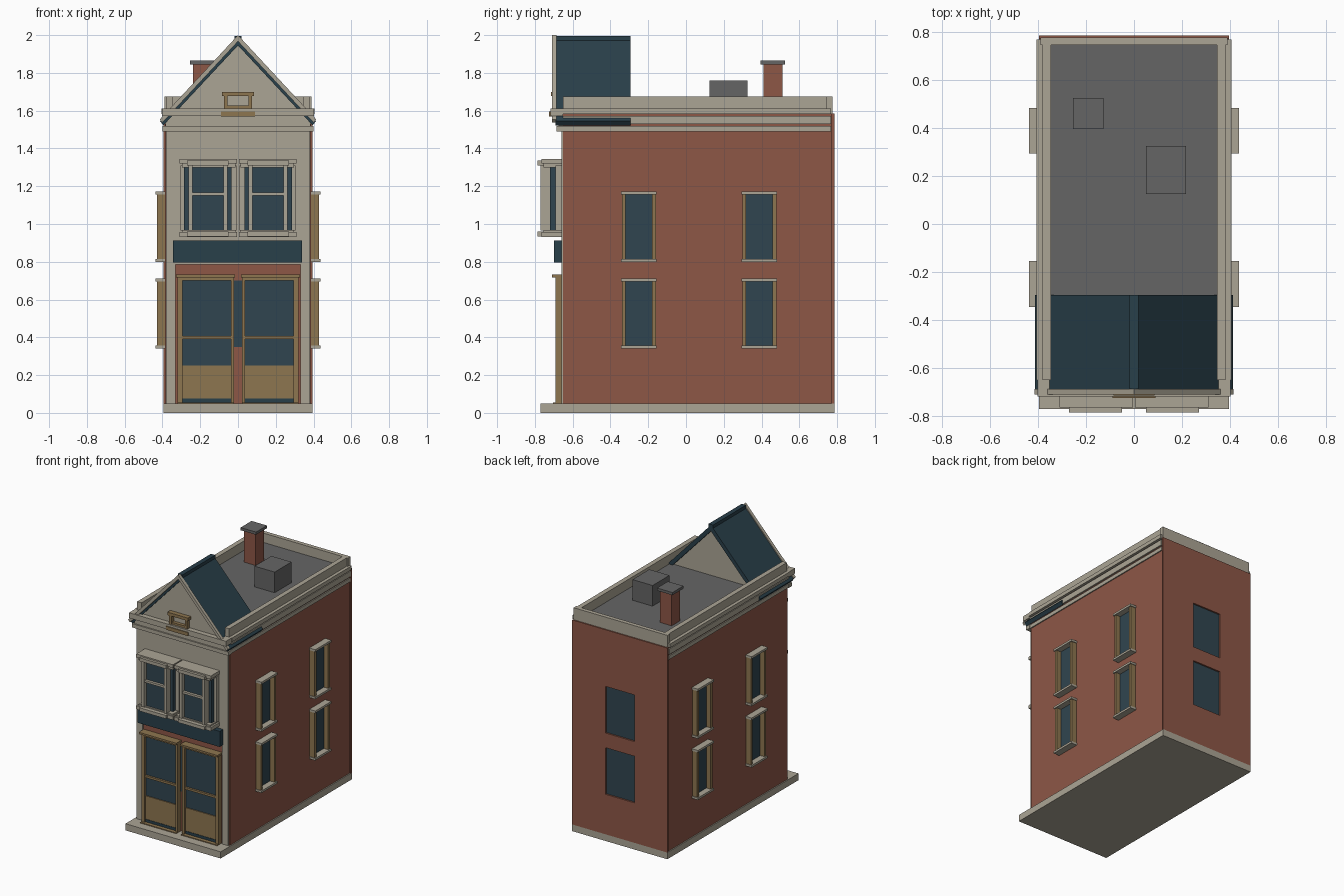
import bpy, bmesh

cube = bpy.data.objects.get("Cube")
if cube:
    bpy.data.objects.remove(cube, do_unlink=True)


def material(name, r, g, b):
    m = bpy.data.materials.new(name)
    m.use_nodes = True
    m.diffuse_color = (r, g, b, 1)
    m.node_tree.nodes["Principled BSDF"].inputs["Base Color"].default_value = (r, g, b, 1)
    return m


BRICK = material("brick red", .27, .095, .062)
STONE = material("warm stone", .41, .375, .30)
NAVY = material("dark blue paint", .022, .05, .068)
GLASS = material("window glass", .03, .06, .08)
WOOD = material("golden wood", .27, .18, .08)
GREY = material("roof grey", .13, .13, .13)


def finish(name, mat, bm):
    bmesh.ops.recalc_face_normals(bm, faces=bm.faces)
    mesh = bpy.data.meshes.new(name)
    bm.to_mesh(mesh)
    bm.free()
    mesh.materials.append(mat)
    obj = bpy.data.objects.new(name, mesh)
    bpy.context.collection.objects.link(obj)
    return obj


def extrude(bm, outline, y0, y1):
    """Extrude an outline in x and z from y0 to y1."""
    face = bm.faces.new([bm.verts.new((x, y0, z)) for x, z in outline])
    new = bmesh.ops.extrude_face_region(bm, geom=[face])["geom"]
    for v in new:
        if isinstance(v, bmesh.types.BMVert):
            v.co.y = y1


def boxes(name, mat, *items, mirror=False):
    """Boxes given as x0, x1, y0, y1, z0, z1, optionally repeated across x = 0."""
    bm = bmesh.new()
    for x0, x1, y0, y1, z0, z1 in items:
        spans = [(x0, x1)] + ([(-x1, -x0)] if mirror else [])
        for a, b in spans:
            extrude(bm, [(a, z0), (b, z0), (b, z1), (a, z1)], y0, y1)
    return finish(name, mat, bm)


def prism(name, mat, outline, y0, y1, mirror=False):
    bm = bmesh.new()
    extrude(bm, outline, y0, y1)
    if mirror:
        extrude(bm, [(-x, z) for x, z in outline], y0, y1)
    return finish(name, mat, bm)


# Base slab and main walls
boxes("base_slab", STONE, (-.395, .395, -.77, .785, 0, .05))
boxes("brick_body", BRICK, (-.387, .387, -.65, .77, .05, 1.59))

# Back wall with two recessed windows
FLOORS = (.35, .81)
HEIGHT = .35
boxes("back_wall_sides", BRICK, (.12, .395, .77, .785, .05, 1.585), mirror=True)
boxes("back_wall_centre", BRICK,
      (-.12, .12, .77, .785, .05, FLOORS[0]),
      (-.12, .12, .77, .785, FLOORS[0] + HEIGHT, FLOORS[1]),
      (-.12, .12, .77, .785, FLOORS[1] + HEIGHT, 1.585))
boxes("back_window_glass", GLASS,
      *[(-.12, .12, .768, .773, z, z + HEIGHT) for z in FLOORS])

# Stone front with corner piers
boxes("front_facade", STONE, (-.38, .38, -.66, -.65, .785, 1.6))
boxes("front_piers", STONE, (.33, .38, -.66, -.65, .05, .785), mirror=True)

# Side windows
for floor, z in enumerate(FLOORS):
    for place, y in (("front", -.25), ("back", .388)):
        tag = f"{place}_{floor + 1}"
        top = z + HEIGHT
        boxes("side_glass_" + tag, GLASS,
              (.385, .392, y - .08, y + .08, z, top), mirror=True)
        boxes("side_jambs_" + tag, WOOD,
              (.385, .428, y - .09, y - .07, z, top),
              (.385, .428, y + .07, y + .09, z, top), mirror=True)
        boxes("side_sill_and_lintel_" + tag, STONE,
              (.385, .437, y - .095, y + .095, z - .01, z + .006),
              (.385, .437, y - .095, y + .095, top - .004, top + .012), mirror=True)

# Paired shop doors
boxes("door_frames", WOOD,
      (.295, .32, -.69, -.65, .05, .71), (.02, .037, -.69, -.65, .05, .71),
      (.02, .32, -.69, -.65, .7, .722), (.015, .327, -.71, -.65, .718, .732),
      (.037, .295, -.683, -.65, .39, .406), (.02, .32, -.705, -.65, .045, .056),
      mirror=True)
boxes("door_panels", WOOD, (.037, .295, -.675, -.65, .075, .25), mirror=True)
boxes("door_glass", GLASS, (.037, .295, -.668, -.65, .25, .7), mirror=True)
boxes("door_kick_strips", NAVY, (.037, .295, -.678, -.65, .056, .076), mirror=True)
boxes("centre_light", GLASS, (-.02, .02, -.655, -.648, .35, .7))

# Sign board above the doors
boxes("sign_board", NAVY, (-.343, .339, -.70, -.655, .795, .912))

# Paired bay windows
boxes("bay_caps", STONE,
      (.005, .31, -.765, -.655, 1.32, 1.345), (.012, .297, -.755, -.655, 1.3, 1.32),
      (.05, .27, -.785, -.655, 1.31, 1.335), mirror=True)
boxes("bay_sills", STONE,
      (.005, .31, -.765, -.655, .93, .957), (.012, .297, -.755, -.655, .957, .968),
      (.05, .27, -.785, -.655, .935, .96), mirror=True)
boxes("bay_glass", GLASS, (.035, .285, -.72, -.655, .965, 1.305),
      (.07, .245, -.745, -.72, .965, 1.305), mirror=True)
boxes("bay_frames", STONE,
      (.055, .076, -.77, -.715, .965, 1.31), (.24, .262, -.77, -.715, .965, 1.31),
      (.076, .24, -.765, -.74, 1.15, 1.166),
      (.284, .305, -.69, -.655, .965, 1.31), (.008, .036, -.69, -.655, .965, 1.31),
      mirror=True)

# Roof deck, parapet and cornice
boxes("roof_deck", GREY, (-.36, .36, -.65, .76, 1.58, 1.605))
boxes("side_parapets", STONE, (.346, .382, -.65, .772, 1.58, 1.675), mirror=True)
boxes("back_parapet", STONE, (-.39, .39, .745, .776, 1.585, 1.675))
boxes("side_cornices", STONE,
      (.37, .395, -.65, .768, 1.49, 1.518), (.37, .399, -.65, .768, 1.53, 1.572),
      (.37, .406, -.65, .768, 1.583, 1.612), mirror=True)
boxes("front_cornice", STONE,
      (-.4, .4, -.685, -.65, 1.49, 1.518), (-.385, .385, -.675, -.65, 1.518, 1.572),
      (-.402, .402, -.718, -.65, 1.572, 1.612))

# Front gable
prism("gable_wall", STONE, [(-.385, 1.54), (.385, 1.54), (0, 1.965)], -.68, -.31)
prism("gable_roof", NAVY,
      [(0, 1.99), (.413, 1.545), (.395, 1.522), (0, 1.945)], -.69, -.295, mirror=True)
prism("gable_trim", STONE,
      [(0, 2), (.415, 1.553), (.4, 1.537), (0, 1.967)], -.71, -.686, mirror=True)
boxes("ridge_cap", NAVY, (-.018, .018, -.686, -.295, 1.97, 1.995))

# Hoist ornament on the gable
boxes("gable_ornament", WOOD,
      (-.085, .085, -.715, -.675, 1.678, 1.7), (-.09, .09, -.724, -.675, 1.57, 1.596),
      (-.075, -.055, -.71, -.675, 1.612, 1.68), (.055, .075, -.71, -.675, 1.612, 1.68),
      (-.055, .055, -.705, -.675, 1.61, 1.628))

# Chimney and roof hatch
boxes("chimney", BRICK, (-.238, -.142, .41, .51, 1.6, 1.845))
boxes("chimney_cap", GREY, (-.255, -.127, .395, .525, 1.845, 1.865))
boxes("roof_hatch", GREY, (.05, .217, .125, .325, 1.6, 1.76))
